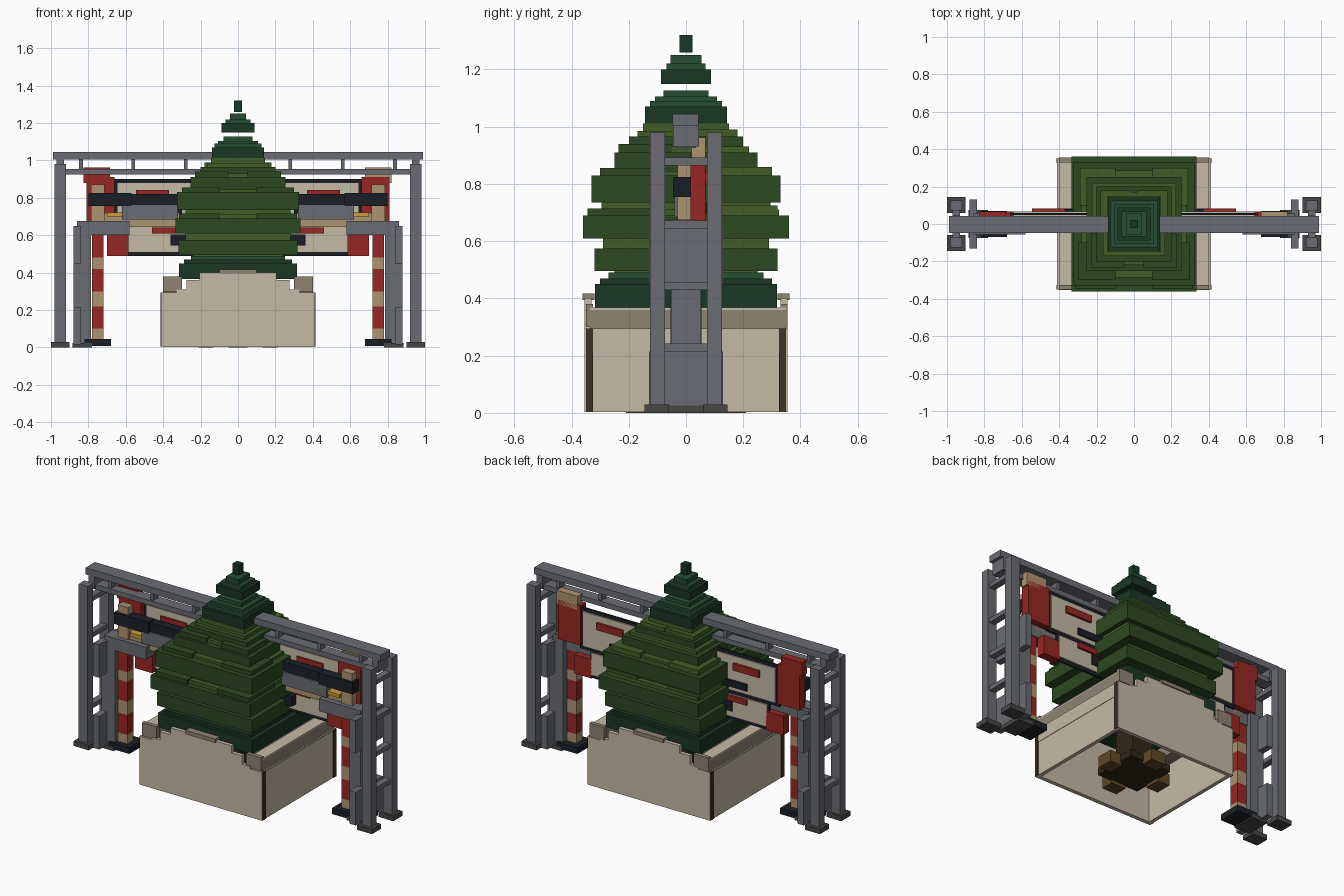
import bpy, bmesh

COLS = {
    "steel": (106, 108, 114), "foot": (72, 72, 70), "beige": (196, 186, 164), "stone": (140, 130, 112),
    "brown": (62, 52, 42), "soil": (52, 42, 28), "wood": (96, 72, 42), "red": (150, 44, 40),
    "tan": (172, 146, 112), "black": (32, 36, 42), "gold": (205, 155, 60),
    "leaf": (48, 74, 38), "leaf_light": (66, 94, 44), "leaf_dark": (32, 58, 42), "leaf_tip": (42, 78, 56),
}
MATS = {}
for n, c in COLS.items():
    m = bpy.data.materials.new(n)
    m.diffuse_color = [(v / 255) ** 2.2 for v in c] + [1]
    MATS[n] = m


def boxes(name, col, spans, mirror=False):
    """One object from axis-aligned boxes (x0, x1, y0, y1, z0, z1), optionally mirrored in x."""
    bm = bmesh.new()
    for x0, x1, y0, y1, z0, z1 in spans:
        for s in ((1, -1) if mirror else (1,)):
            vs = bmesh.ops.create_cube(bm, size=1)["verts"]
            for v in vs:
                v.co = (s * (x0 + x1) / 2 + v.co.x * (x1 - x0),
                        (y0 + y1) / 2 + v.co.y * (y1 - y0),
                        (z0 + z1) / 2 + v.co.z * (z1 - z0))
    me = bpy.data.meshes.new(name)
    bm.to_mesh(me)
    bm.free()
    me.materials.append(MATS[col])
    ob = bpy.data.objects.new(name, me)
    bpy.context.collection.objects.link(ob)
    return ob


# Overhead gantry truss
boxes("top_beam", "steel", [(-.99, .99, -.047, .043, 1.005, 1.045)])
boxes("lower_beam", "steel", [(-.96, .96, -.035, .035, .925, .955)])
boxes("truss_struts", "steel", [(x - .01, x + .01, -.025, .025, .955, 1.005)
                                for x in (0, .28, .56, .84)], True)

# Outer ladder towers
boxes("tower_posts", "steel", [(.92, .98, y, y + .053, .02, .98) for y in (-.126, .073)], True)
boxes("tower_rungs", "steel", [(.93, .97, -.075, .075, z, z + .027)
                               for z in (.215, .43, .645, .865)], True)
boxes("tower_cap", "steel", [(.93, .97, -.045, .045, .93, 1.01)], True)
boxes("tower_feet", "foot", [(.9, 1, y, y + .085, 0, .03) for y in (-.145, .06)], True)

# Inner grey columns with side panels and arms
boxes("inner_column", "steel", [(.785, .86, -.055, .055, .02, .67)], True)
boxes("column_panels", "steel", [(.84, .88, y, y + w, z, z + .2)
                                 for z in (.015, .45) for y, w in ((-.13, .06), (-.07, .14), (.07, .06))], True)
boxes("column_foot", "foot", [(.78, .885, -.075, .075, 0, .025)], True)
boxes("column_arm", "steel", [(.58, .86, -.055, .03, .6, .675), (.86, .88, -.05, .05, .2, .62)], True)

# Striped barrier poles
stripes = (.04, .1, .22, .3, .42, .48, .6)
for i in range(6):
    boxes(f"pole_stripe_{i}", ("tan", "red")[i % 2],
          [(.718, .78, -.035, .025, stripes[i], stripes[i + 1])], True)
boxes("pole_base", "black", [(.68, .82, -.07, .07, .008, .045)], True)
boxes("pole_top", "tan", [(.715, .785, -.03, .018, .6, .87)], True)
boxes("pole_bar", "black", [(.57, .8, -.045, .015, .755, .825)], True)

# Sign wall behind the tree, in a dark frame
boxes("sign_frame", "black", [(-.67, .67, .048, .06, .65, .9), (-.6, .6, .048, .06, .49, .65)])
boxes("sign_panels", "beige", [(-.645, .645, .04, .068, .67, .88), (-.59, .59, .04, .068, .51, .645)])
boxes("sign_red_tabs", "red", [(.37, .545, .03, .082, .8, .842), (.3, .46, .03, .082, .61, .642)], True)
boxes("sign_dark_tabs", "black", [(.3, .46, .028, .08, .695, .735), (.28, .36, 0, .075, .545, .605)], True)
boxes("side_red_plates", "red", [(.585, .7, .015, .068, .49, .605), (.66, .81, .015, .068, .67, .91)], True)
boxes("left_cap", "red", [(-.825, -.685, .02, .068, .88, .962)])
boxes("right_cap", "tan", [(.68, .82, .02, .068, .88, .962)])

# Front boards on the sign
boxes("board_tan", "tan", [(.3, .73, -.02, .03, .645, .72)], True)
boxes("board_grey", "steel", [(.32, .62, -.04, .01, .685, .765)], True)
boxes("board_black", "black", [(.3, .6, -.03, .02, .765, .82)], True)
boxes("board_gold", "gold", [(.6, .7, -.03, .01, .7, .722)], True)

# Planter: stepped front and back, plain sides with a raised rim
for nm, y0, y1 in (("front", -.354, -.33), ("back", .33, .354)):
    boxes(f"planter_{nm}_wall", "beige",
          [(-.41, .41, y0, y1, .003, .295), (-.33, .33, y0, y1, .295, .31),
           (-.275, .275, y0, y1, .31, .36), (-.205, .205, y0, y1, .36, .402)])
    s = -1 if nm == "front" else 1
    boxes(f"planter_{nm}_cap", "stone", [(-.1, .1, min(s * .362, s * .32), max(s * .362, s * .32), .395, .418)])
boxes("planter_side_wall", "beige", [(.385, .408, -.345, .345, .003, .295)], True)
boxes("planter_side_band", "beige", [(.39, .411, -.33, .33, .21, .29)], True)
boxes("planter_side_rim", "stone", [(.31, .4, -.335, .35, .29, .36)], True)
boxes("planter_rim_top", "beige", [(.325, .4, -.335, .35, .36, .368)], True)
boxes("planter_rim_corner", "stone", [(.3, .4, y, y + .025, .3, .38) for y in (-.35, .33)], True)
boxes("planter_corners", "brown", [(.395, .414, y, y + .025, .005, .295) for y in (-.35, .325)], True)

# Trunk and roots inside the planter
boxes("trunk", "soil", [(-.07, .07, -.07, .07, .02, .5)])
boxes("root_plate", "soil", [(-.14, .14, -.14, .14, .02, .06)])
boxes("root_blocks", "wood", [(.13, .21, -.05, .05, 0, .07)], True)
boxes("root_blocks_y", "wood", [(-.05, .05, y, y + .08, 0, .07) for y in (-.21, .13)])

# Tree: stacked square slabs (half x, half y, z0, z1), grouped by leaf colour
tree = {
    "leaf_dark": [(.315, .318, .365, .45), (.14, .143, 1.01, 1.07), (.087, .088, 1.15, 1.2),
                  (.29, .3, .45, .47), (.022, .022, 1.26, 1.32)],
    "leaf_tip": [(.25, .27, .465, .49), (.125, .125, 1.065, 1.09), (.108, .108, 1.085, 1.105),
                 (.078, .078, 1.1, 1.127), (.068, .068, 1.195, 1.22), (.042, .055, 1.215, 1.25)],
    "leaf": [(.318, .32, .495, .575), (.333, .36, .61, .69), (.325, .33, .735, .83),
             (.255, .25, .84, .91), (.2, .2, .925, .965)],
    "leaf_light": [(.28, .29, .57, .615), (.305, .325, .685, .71), (.28, .295, .705, .74),
                   (.28, .285, .825, .845), (.225, .22, .905, .93), (.165, .17, .96, .985),
                   (.145, .15, .98, 1.012), (.24, .25, .485, .5)],
}
for col, tiers in tree.items():
    boxes(f"tree_{col}", col, [(-hx, hx, -hy, hy, a, b) for hx, hy, a, b in tiers])
# Offset leaf plates that break up the tier edges
boxes("tree_side_plates", "leaf", [(.1, .315, -.345, -.1, .67, .715), (.1, .3, -.3, -.1, .80, .855),
                                   (.05, .23, -.235, -.05, .9, .94)], True)
boxes("tree_back_plates", "leaf_light", [(.1, .31, .1, .32, .68, .725), (.1, .29, .1, .3, .82, .86),
                                         (.02, .18, .02, .18, .95, .99)], True)
